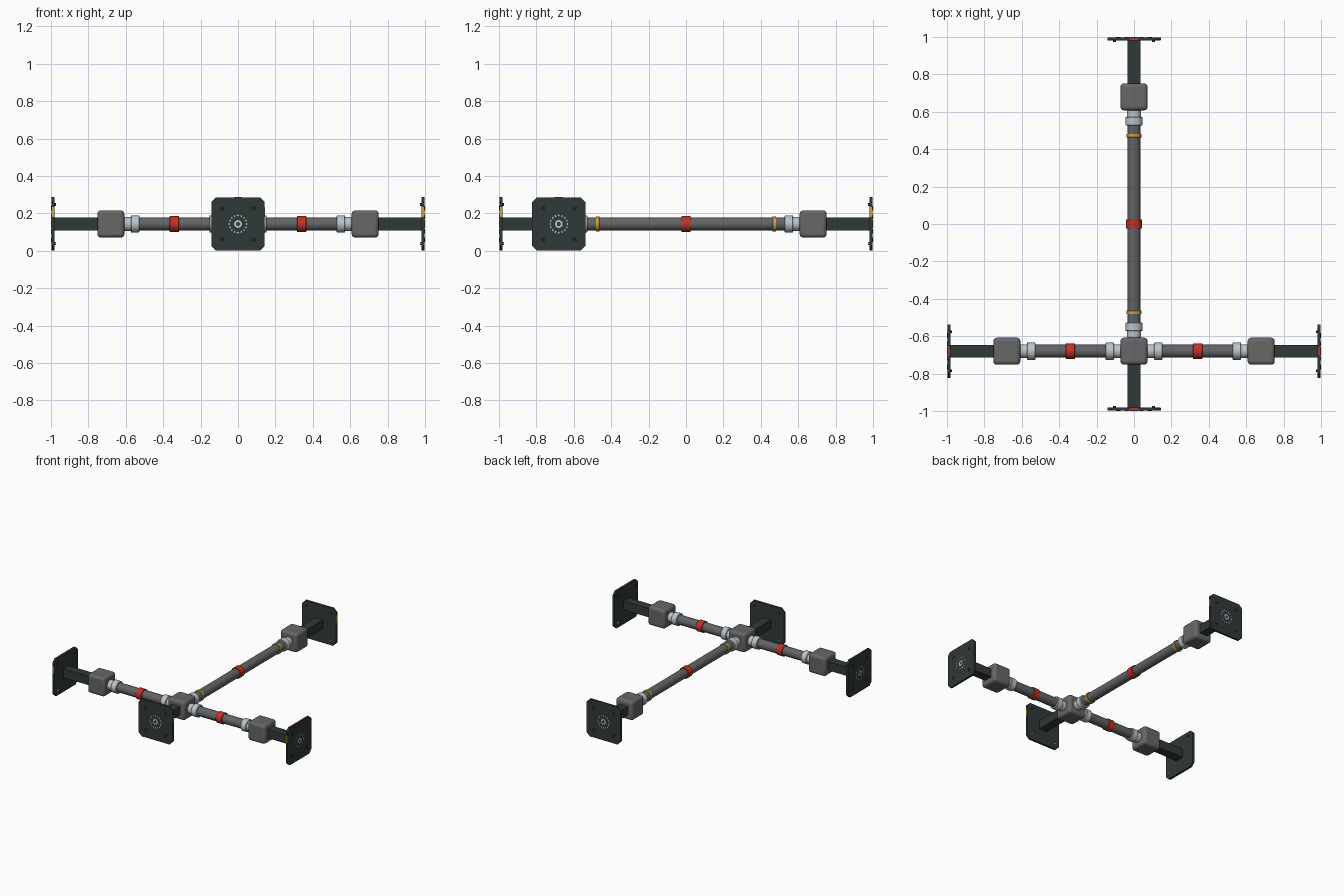
import bpy, bmesh, math
from mathutils import Matrix, Vector

if "Cube" in bpy.data.objects:
    bpy.data.objects.remove(bpy.data.objects["Cube"])

ZC = 0.143   # height of all tube axes
HUB = 0.68   # distance of hubs from the centre lines


def mat(name, rgb):
    m = bpy.data.materials.new(name)
    m.diffuse_color = (*rgb, 1)
    m.use_nodes = True
    m.node_tree.nodes["Principled BSDF"].inputs["Base Color"].default_value = m.diffuse_color
    return m


HUB_GREY = mat("hub grey", (0.135, 0.135, 0.14))
PIPE_GREY = mat("pipe grey", (0.12, 0.125, 0.13))
DARK = mat("dark steel", (0.03, 0.04, 0.04))
SILVER = mat("silver", (0.5, 0.56, 0.6))
RED = mat("red", (0.55, 0.03, 0.02))
YELLOW = mat("yellow", (0.62, 0.37, 0.04))
BLACK = mat("bolt black", (0.012, 0.016, 0.017))


def frame(origin, direction):
    """Local z runs along a horizontal direction, local y points up."""
    d, up = Vector(direction), Vector((0, 0, 1))
    r = Matrix((up.cross(d), up, d)).transposed().to_4x4()
    return Matrix.Translation(origin) @ r


def finish(name, bm, material, world, smooth=True, bevel=0, segments=1):
    me = bpy.data.meshes.new(name)
    bmesh.ops.recalc_face_normals(bm, faces=bm.faces[:])
    bm.to_mesh(me)
    bm.free()
    me.materials.append(material)
    ob = bpy.data.objects.new(name, me)
    bpy.context.collection.objects.link(ob)
    ob.matrix_world = world
    if bevel:
        b = ob.modifiers.new("rounding", "BEVEL")
        b.width, b.segments, b.limit_method = bevel, segments, "ANGLE"
    if smooth:
        bpy.ops.object.select_all(action="DESELECT")
        ob.select_set(True)
        bpy.context.view_layer.objects.active = ob
        bpy.ops.object.shade_smooth_by_angle(angle=math.radians(35))
    return ob


def box(name, size, material, world, at=(0, 0, 0), **kw):
    bm = bmesh.new()
    bmesh.ops.create_cube(bm, size=1, matrix=Matrix.Translation(at) @ Matrix.Diagonal((*size, 1)))
    return finish(name, bm, material, world, **kw)


def rod(name, r, z0, z1, material, world, at=(0, 0), sides=32, bevel=0):
    bm = bmesh.new()
    bmesh.ops.create_cone(bm, cap_ends=True, segments=sides, radius1=r, radius2=r, depth=z1 - z0,
                          matrix=Matrix.Translation((*at, (z0 + z1) / 2)))
    return finish(name, bm, material, world, bevel=bevel)


def washer(name, r0, r1, z0, z1, material, world, sides=32):
    """Flat ring with a square section."""
    bm = bmesh.new()
    loops = []
    for r, z in ((r0, z0), (r1, z0), (r1, z1), (r0, z1)):
        loops.append([bm.verts.new((r * math.cos(a), r * math.sin(a), z))
                      for a in (math.tau * i / sides for i in range(sides))])
    for k in range(4):
        a, b = loops[k], loops[(k + 1) % 4]
        for i in range(sides):
            j = (i + 1) % sides
            bm.faces.new((a[i], a[j], b[j], b[i]))
    return finish(name, bm, material, world)


def plate(world, yellow_side):
    """End plate with chamfered corners, bolts, centre rings and edge marks."""
    h, c = 0.143, 0.026
    bm = bmesh.new()
    pts = [(h, c - h), (h, h - c), (h - c, h), (c - h, h),
           (-h, h - c), (-h, c - h), (c - h, -h), (h - c, -h)]
    face = bm.faces.new([bm.verts.new((x, y, 0.302)) for x, y in pts])
    ext = bmesh.ops.extrude_face_region(bm, geom=[face])
    bmesh.ops.translate(bm, vec=(0, 0, 0.016),
                        verts=[v for v in ext["geom"] if isinstance(v, bmesh.types.BMVert)])
    finish("end_plate", bm, DARK, world, smooth=False)
    for sx in (-1, 1):
        for sy in (-1, 1):
            rod("bolt_head", 0.013, 0.317, 0.3192, BLACK, world, (sx * 0.084, sy * 0.084), 16)
            rod("bolt_tip", 0.007, 0.292, 0.303, SILVER if sy < 0 else DARK, world,
                (sx * 0.104, sy * 0.104), 12)
    # dashed ring made of small studs, around a silver socket
    for i in range(16):
        a = math.tau * i / 16
        rod("ring_stud", 0.0048, 0.317, 0.3195, SILVER, world,
            (0.046 * math.cos(a), 0.046 * math.sin(a)), 8)
    washer("socket_ring", 0.011, 0.021, 0.317, 0.32, SILVER, world)
    box("red_edge_mark", (0.044, 0.003, 0.012), RED, world, (0, h - 0.001, 0.311), smooth=False)
    box("yellow_edge_mark", (0.003, 0.055, 0.012), YELLOW, world,
        (yellow_side * (h - 0.001), 0.064, 0.311), smooth=False)


# Hubs
for x, y in ((0, -HUB), (-HUB, -HUB), (HUB, -HUB), (0, HUB)):
    box("hub", (0.145, 0.145, 0.145), HUB_GREY, Matrix.Translation((x, y, ZC)), bevel=0.02, segments=4)

# Square stubs and end plates pointing outwards from the hubs
for origin, direction, side in (((0, -HUB, ZC), (0, -1, 0), 1), ((0, HUB, ZC), (0, 1, 0), -1),
                                ((HUB, -HUB, ZC), (1, 0, 0), -1), ((-HUB, -HUB, ZC), (-1, 0, 0), 1)):
    w = frame(origin, direction)
    box("square_stub", (0.067, 0.067, 0.26), DARK, w, (0, 0, 0.18), smooth=False)
    # local x is up x direction, so pick the sign that faces right or front
    plate(w, 1 if (w.to_3x3() @ Vector((1, 0, 0))).dot(Vector((1, -1, 0))) > 0 else -1)


def collars(w, length):
    for z in (0.13, length - 0.13):
        rod("collar", 0.046, z - 0.023, z + 0.023, SILVER, w, bevel=0.003)
    for z in (0.085, length - 0.085):
        rod("neck", 0.037, z - 0.022, z + 0.022, SILVER, w)


# Cross arms
for s in (-1, 1):
    w = frame((0, -HUB, ZC), (s, 0, 0))
    rod("cross_pipe", 0.035, 0.05, 0.63, PIPE_GREY, w)
    collars(w, HUB)
    rod("red_band", 0.042, 0.315, 0.365, RED, w, bevel=0.002)

# Long spine
w = frame((0, -HUB, ZC), (0, 1, 0))
rod("spine_pipe", 0.035, 0.05, 1.31, PIPE_GREY, w)
collars(w, 2 * HUB)
rod("red_band", 0.042, HUB - 0.025, HUB + 0.025, RED, w, bevel=0.002)
for z in (HUB - 0.472, HUB + 0.472):
    rod("yellow_band", 0.041, z - 0.01, z + 0.01, YELLOW, w, bevel=0.002)
